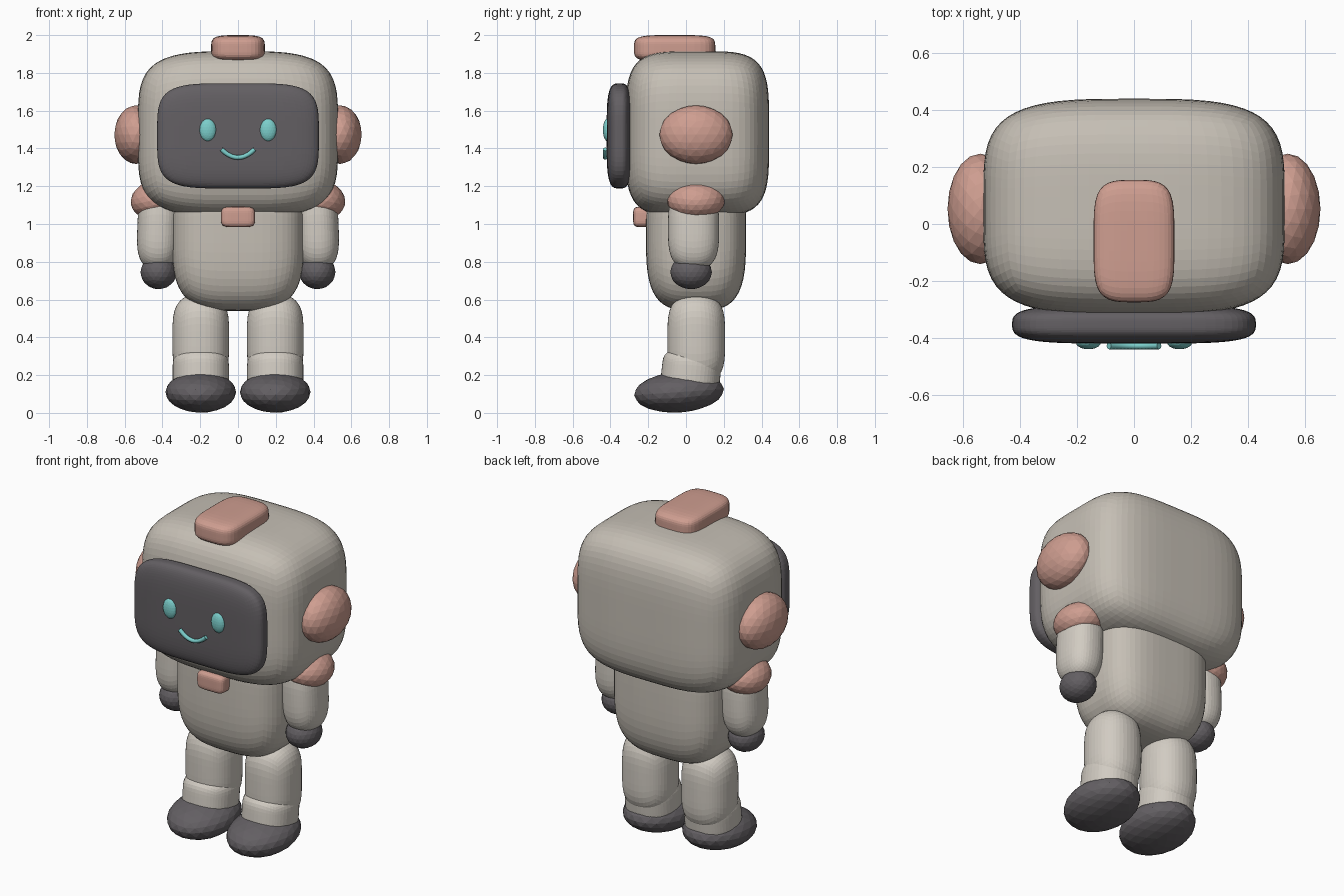
import bpy, bmesh, math
from mathutils import Vector, Matrix

if "Cube" in bpy.data.objects:
    bpy.data.objects.remove(bpy.data.objects["Cube"])


def material(name, rgb):
    m = bpy.data.materials.new(name)
    m.diffuse_color = (*rgb, 1)
    m.use_nodes = True
    m.node_tree.nodes["Principled BSDF"].inputs["Base Color"].default_value = m.diffuse_color
    return m


SHELL = material("warm_grey", (0.56, 0.52, 0.46))
LIMB = material("pale_grey", (0.64, 0.60, 0.54))
PINK = material("dusty_pink", (0.62, 0.34, 0.28))
DARK = material("charcoal", (0.125, 0.115, 0.125))
TEAL = material("teal", (0.20, 0.62, 0.60))


def finish(name, bm, mat, center, tilt=(0, 0, 0)):
    rot = Matrix.Rotation(math.radians(tilt[0]), 4, 'X') @ Matrix.Rotation(math.radians(tilt[1]), 4, 'Y')
    bm.transform(Matrix.Translation(center) @ rot)
    bmesh.ops.recalc_face_normals(bm, faces=bm.faces)
    me = bpy.data.meshes.new(name)
    bm.to_mesh(me)
    bm.free()
    me.materials.append(mat)
    ob = bpy.data.objects.new(name, me)
    bpy.context.collection.objects.link(ob)
    return ob


def soft_box(name, lo, hi, powers, mat, cuts=15, tilt=(0, 0, 0)):
    """Cube grid pulled onto a superellipsoid with one exponent per axis."""
    lo, hi = Vector(lo), Vector(hi)
    half = (hi - lo) / 2
    bm = bmesh.new()
    bmesh.ops.create_cube(bm, size=2)
    bmesh.ops.subdivide_edges(bm, edges=bm.edges[:], cuts=cuts, use_grid_fill=True)
    for v in bm.verts:
        a, b = 0.0, 1.0
        for _ in range(24):
            s = (a + b) / 2
            if sum((s * abs(c)) ** p for c, p in zip(v.co, powers)) < 1:
                a = s
            else:
                b = s
        v.co = Vector([c * a * h for c, h in zip(v.co, half)])
    return finish(name, bm, mat, (lo + hi) / 2, tilt)


def ball(name, center, radii, mat, subdiv=3, tilt=(0, 0, 0)):
    bm = bmesh.new()
    bmesh.ops.create_icosphere(bm, subdivisions=subdiv, radius=1)
    bm.transform(Matrix.Diagonal((*radii, 1)))
    return finish(name, bm, mat, center, tilt)


# Head, face screen, crest, torso and chest badge
soft_box("head", (-0.53, -0.32, 1.04), (0.53, 0.44, 1.915), (3.5, 4.2, 4.4), SHELL, 19)
soft_box("face_screen", (-0.428, -0.42, 1.188), (0.428, -0.285, 1.745), (4.5, 3.2, 4.2), DARK, 19)
soft_box("head_crest", (-0.142, -0.275, 1.86), (0.142, 0.155, 2.0), (3.6, 4.5, 4.5), PINK, 11)
soft_box("torso", (-0.35, -0.212, 0.54), (0.35, 0.318, 1.36), (3.2, 3.2, 3.4), SHELL, 15)
soft_box("chest_badge", (-0.09, -0.28, 0.983), (0.09, -0.16, 1.092), (5, 5, 4.5), PINK, 9)

# Paired parts
for side, s in (("left", -1), ("right", 1)):
    ball(side + "_ear", (s * 0.54, 0.053, 1.473), (0.115, 0.194, 0.155), PINK)
    ball(side + "_shoulder", (s * 0.43, 0.053, 1.13), (0.14, 0.155, 0.105), PINK, 3, (0, s * 12, 0))
    soft_box(side + "_arm", (s * 0.42 - 0.113, -0.095, 0.755), (s * 0.42 + 0.113, 0.175, 1.2),
             (2.3, 2.3, 3.5), LIMB, 11, (0, -s * 2, 0))
    ball(side + "_hand", (s * 0.42, 0.027, 0.745), (0.096, 0.11, 0.09), DARK)
    soft_box(side + "_leg", (s * 0.197 - 0.15, -0.098, 0.15), (s * 0.197 + 0.15, 0.207, 0.632),
             (2.2, 2.2, 4), LIMB, 11)
    soft_box(side + "_ankle_cuff", (s * 0.197 - 0.149, -0.13, 0.09), (s * 0.197 + 0.149, 0.183, 0.335),
             (2.2, 2.2, 5), LIMB, 11, (-6, 0, 0))
    ball(side + "_foot", (s * 0.197, -0.037, 0.11), (0.187, 0.238, 0.108), DARK, 3, (4, 0, 0))
    ball(side + "_eye", (s * 0.16, -0.416, 1.498), (0.044, 0.024, 0.06), TEAL)

# Smile: a round tube bent along a shallow arc
curve = bpy.data.curves.new("smile", 'CURVE')
curve.dimensions = '3D'
curve.bevel_depth = 0.012
curve.bevel_resolution = 2
curve.use_fill_caps = True
spline = curve.splines.new('POLY')
steps = 14
spline.points.add(steps)
for i, p in enumerate(spline.points):
    t = 2 * i / steps - 1
    p.co = (0.088 * t, -0.428, 1.352 + 0.044 * t * t, 1)
curve.materials.append(TEAL)
bpy.context.collection.objects.link(bpy.data.objects.new("smile", curve))
